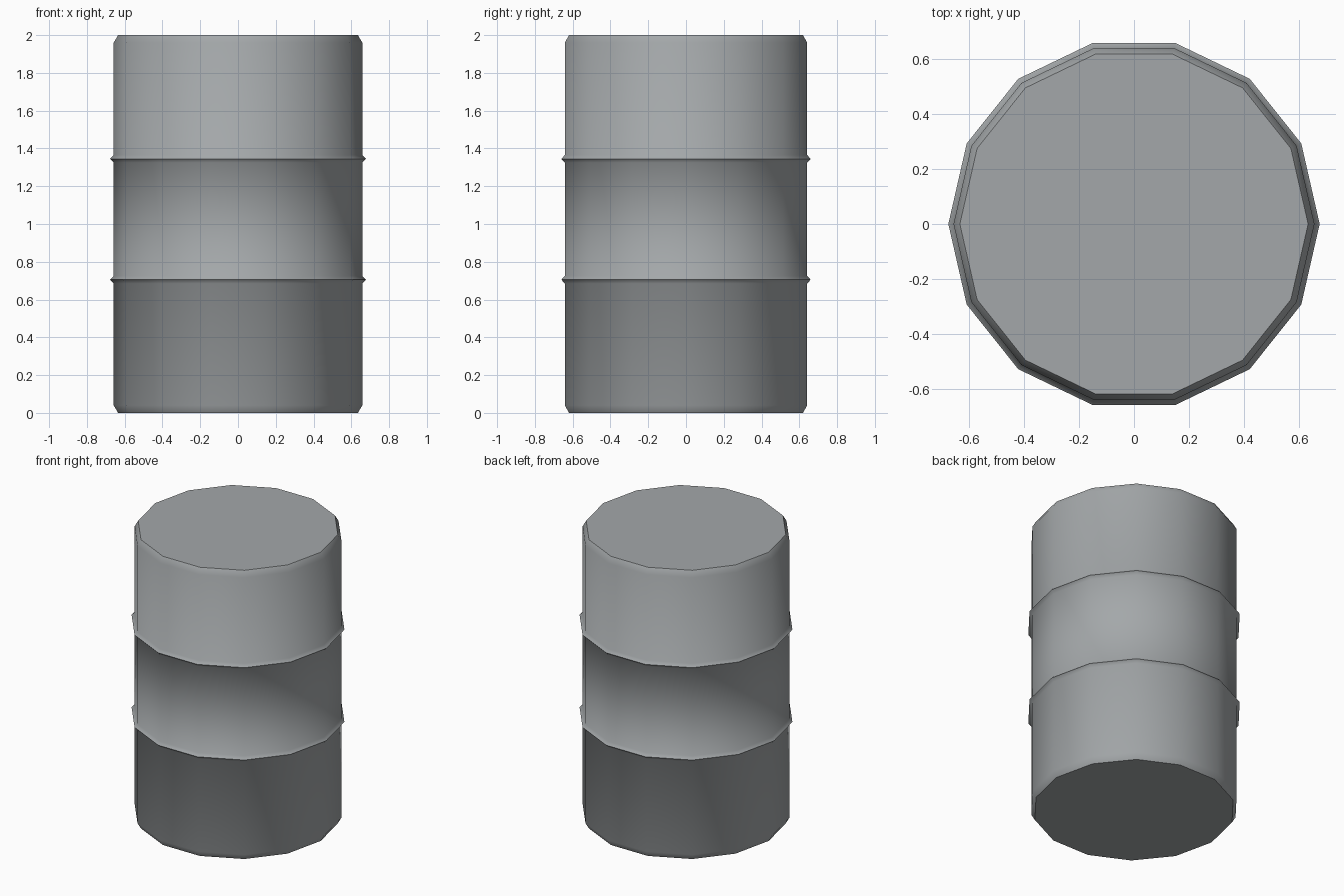
import bpy, bmesh, math

cube = bpy.data.objects.get("Cube")
if cube:
    bpy.data.objects.remove(cube, do_unlink=True)

SIDES = 14
BODY, CAP, RIB = 0.658, 0.635, 0.677   # radii
BEVEL, RIB_HALF = 0.04, 0.02
RIB_HEIGHTS = (0.705, 1.345)

# Painted steel
steel = bpy.data.materials.new("grey_steel")
steel.use_nodes = True
grey = (0.37, 0.39, 0.40, 1)
steel.diffuse_color = grey
steel.node_tree.nodes["Principled BSDF"].inputs["Base Color"].default_value = grey

# Side profile: bevelled ends and two pinched ribs
profile = [(CAP, 0), (BODY, BEVEL)]
for z in RIB_HEIGHTS:
    profile += [(BODY, z - RIB_HALF), (RIB, z), (BODY, z + RIB_HALF)]
profile += [(BODY, 2 - BEVEL), (CAP, 2)]

# Spin the profile into a closed drum
bm = bmesh.new()
rings = []
for r, z in profile:
    angles = [math.tau * i / SIDES for i in range(SIDES)]
    rings.append([bm.verts.new((r * math.cos(a), r * math.sin(a), z)) for a in angles])
for low, high in zip(rings, rings[1:]):
    for i in range(SIDES):
        j = (i + 1) % SIDES
        bm.faces.new((low[i], low[j], high[j], high[i]))
bm.faces.new(reversed(rings[0]))
bm.faces.new(rings[-1])

mesh = bpy.data.meshes.new("barrel")
bm.to_mesh(mesh)
bm.free()
mesh.materials.append(steel)
barrel = bpy.data.objects.new("barrel", mesh)
bpy.context.collection.objects.link(barrel)

# Smooth sides, crisp rib crests and lids
bpy.ops.object.select_all(action="DESELECT")
barrel.select_set(True)
bpy.context.view_layer.objects.active = barrel
bpy.ops.object.shade_smooth_by_angle(angle=math.radians(52))
